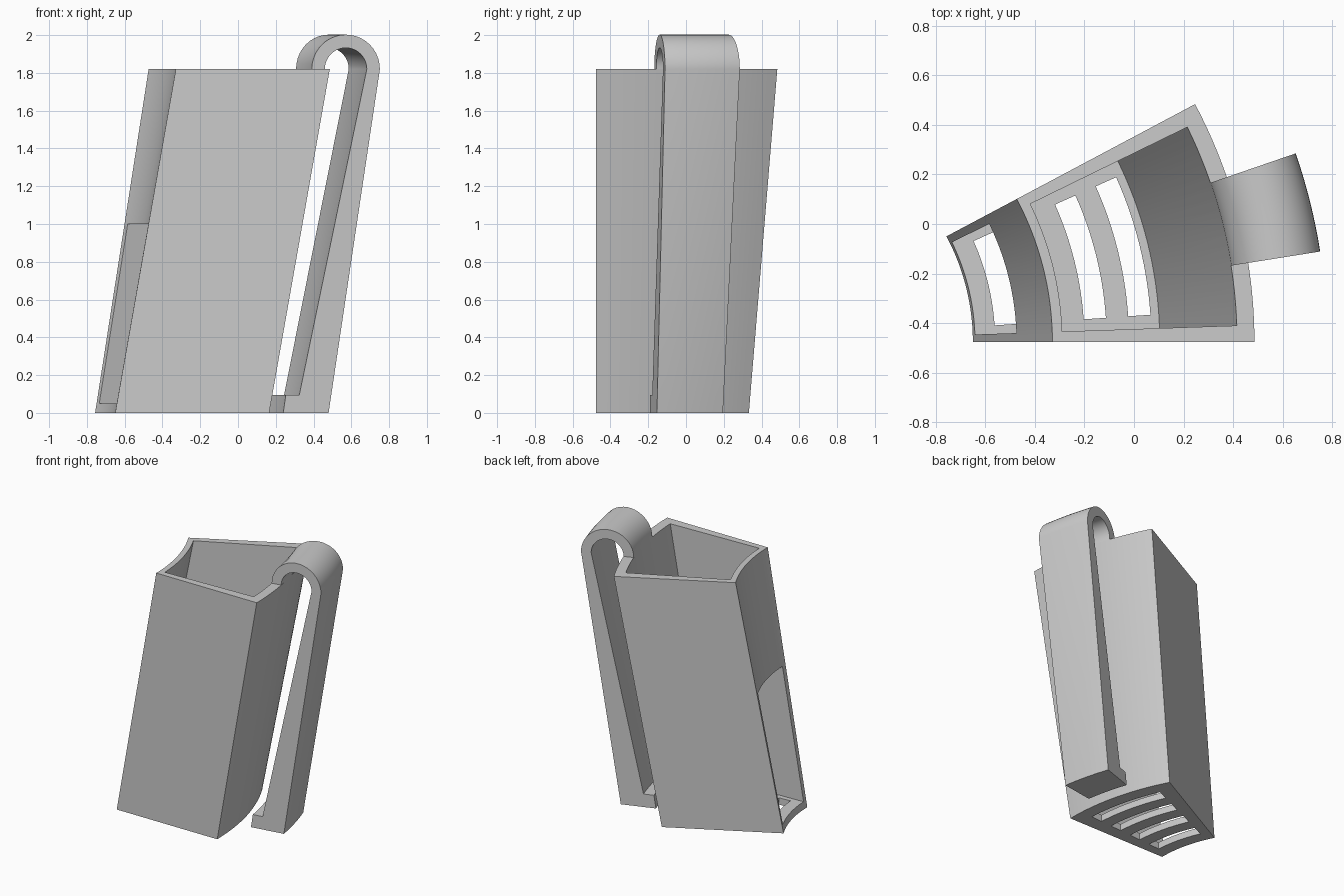
import bpy, bmesh
from math import sin, cos, tan, pi, radians

cube = bpy.data.objects.get("Cube")
if cube:
    bpy.data.objects.remove(cube, do_unlink=True)

AXIS_X, AXIS_Y = -1.56, -0.477   # centre of the revolve
SWEEP, WALL = 28.0, 1.95         # wedge angle and side wall, in degrees
HEIGHT, FLOOR = 1.82, 0.05
LEAN = tan(radians(10))

grey = bpy.data.materials.new("plain grey")
grey.use_nodes = True
grey.diffuse_color = (0.6, 0.6, 0.6, 1)
grey.node_tree.nodes["Principled BSDF"].inputs["Base Color"].default_value = grey.diffuse_color


def revolve(name, profile, start, end, steps):
    """Sweep a closed (radius, z) profile around the axis and cap both ends."""
    bm = bmesh.new()
    rings = []
    for i in range(steps + 1):
        a = radians(start + (end - start) * i / steps)
        rings.append([bm.verts.new((AXIS_X + r * cos(a), AXIS_Y + r * sin(a), z))
                      for r, z in profile])
    n = len(profile)
    for a, b in zip(rings, rings[1:]):
        for k in range(n):
            m = (k + 1) % n
            bm.faces.new((a[k], a[m], b[m], b[k]))
    bm.faces.new(rings[0])
    bm.faces.new(rings[-1][::-1])
    bmesh.ops.recalc_face_normals(bm, faces=bm.faces)
    mesh = bpy.data.meshes.new(name)
    bm.to_mesh(mesh)
    bm.free()
    mesh.materials.append(grey)
    ob = bpy.data.objects.new(name, mesh)
    bpy.context.collection.objects.link(ob)
    return ob


def activate(ob):
    bpy.ops.object.select_all(action='DESELECT')
    ob.select_set(True)
    bpy.context.view_layer.objects.active = ob


def cut(ob, cutter):
    cutter.hide_render = True
    mod = ob.modifiers.new("cut", 'BOOLEAN')
    mod.operation = 'DIFFERENCE'
    mod.solver = 'EXACT'
    mod.object = cutter
    activate(ob)
    bpy.ops.object.modifier_apply(modifier=mod.name)
    bpy.data.objects.remove(cutter, do_unlink=True)


def leaning(radius, z):
    return (radius + LEAN * z, z)


# Leaning wedge container
inner, outer = 0.91, 1.725
body = revolve("container", [leaning(inner, 0), leaning(outer, 0),
                             leaning(outer, HEIGHT), leaning(inner, HEIGHT)],
               0, SWEEP, 20)

# Cavity, open at the top and through the lower half of the inner wall
cavity = [(0.8, FLOOR), leaning(outer - 0.07, FLOOR), leaning(outer - 0.07, 1.9),
          leaning(inner + 0.04, 1.9), leaning(inner + 0.04, 1.0), (0.8, 1.0)]
cut(body, revolve("cavity_cutter", cavity, WALL, SWEEP - WALL, 18))

# Four curved drain slots in the floor
for i in range(4):
    r = 1.0 + 0.18 * i
    slot = [(r, -0.1), (r + 0.09, -0.1), (r + 0.09, 0.2), (r, 0.2)]
    cut(body, revolve("slot_cutter", slot, 2 * WALL, SWEEP - 2 * WALL, 14))

# Hook clip: arch over the rim, tapered leg and foot
mid, big, small = 2.1575, 0.1825, 0.1125
angles = [pi * i / 20 for i in range(21)]
over = [(mid - big * cos(a), HEIGHT + big * sin(a)) for a in angles]
under = [(mid + small * cos(a), HEIGHT + small * sin(a)) for a in angles]
leg = [(2.065, 0), (1.822, 0), (1.836, 0.095), (1.908, 0.095)]
clip = revolve("hook_clip", over + leg + under, 9, 19, 8)

for ob in (body, clip):
    activate(ob)
    bpy.ops.object.shade_smooth_by_angle(angle=radians(25))
